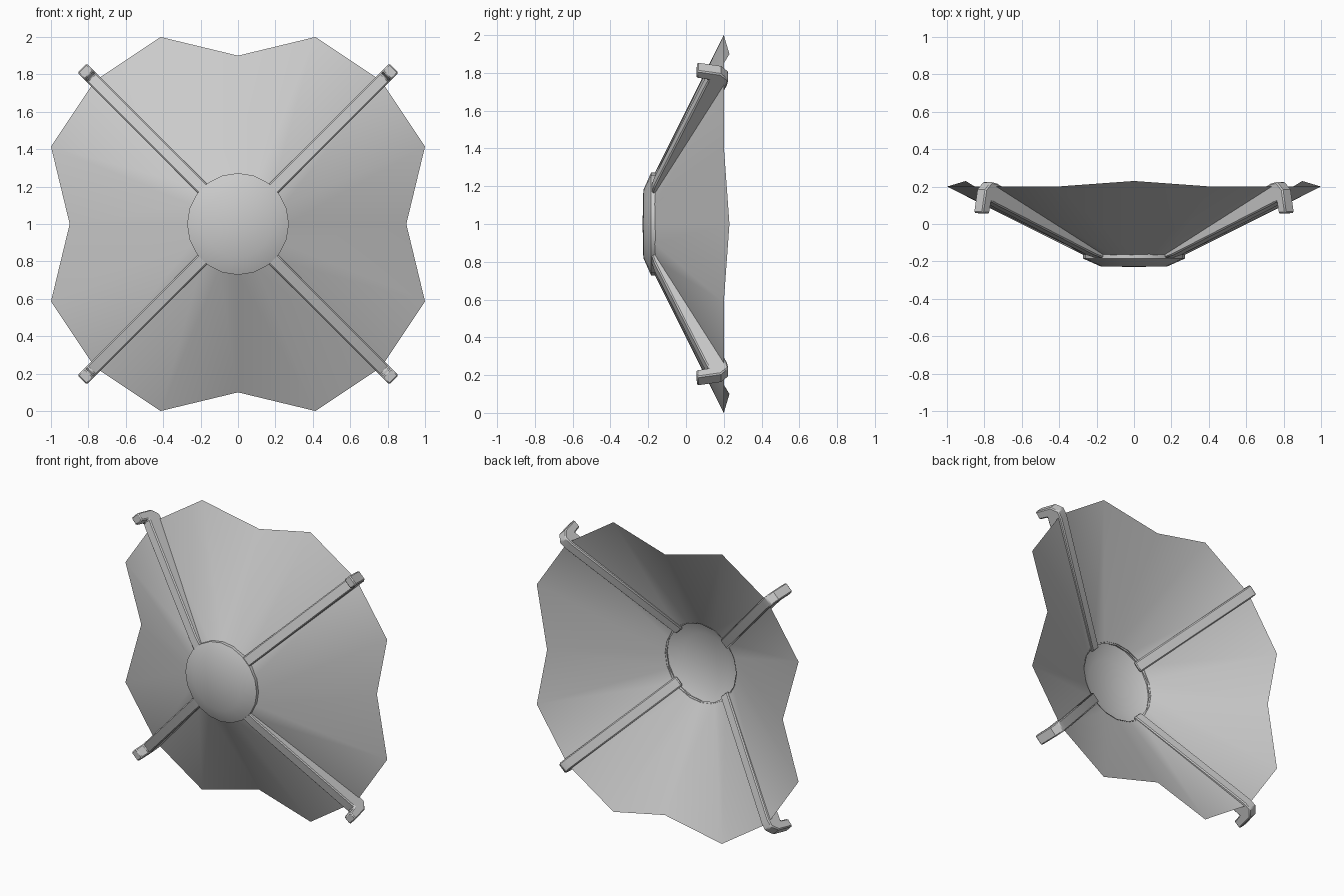
import bpy, bmesh, math
from mathutils import Vector

if "Cube" in bpy.data.objects:
    bpy.data.objects.remove(bpy.data.objects["Cube"])


def polar(r, a, y):
    # radial position around the centre axis, which runs along y at z = 1
    return Vector((r * math.cos(a), y, 1 + r * math.sin(a)))


def finish(name, bm, angle):
    bmesh.ops.recalc_face_normals(bm, faces=bm.faces)
    mesh = bpy.data.meshes.new(name)
    bm.to_mesh(mesh)
    bm.free()
    ob = bpy.data.objects.new(name, mesh)
    bpy.context.collection.objects.link(ob)
    bpy.ops.object.select_all(action='DESELECT')
    ob.select_set(True)
    bpy.context.view_layer.objects.active = ob
    bpy.ops.object.shade_smooth_by_angle(angle=math.radians(angle))
    return ob


def face_front(bm):
    # open sheets: outward normals look toward the front
    bmesh.ops.recalc_face_normals(bm, faces=bm.faces)
    if sum((f.normal.y * f.calc_area() for f in bm.faces)) > 0:
        bmesh.ops.reverse_faces(bm, faces=bm.faces)


# Canopy: single sheet cone with the rim pulled in between the ribs
bm = bmesh.new()
inner, outer = [], []
for i in range(16):
    a = i * math.tau / 16
    r, y = (0.9, 0.23) if i % 4 == 0 else (1.0824, 0.2)
    inner.append(bm.verts.new(polar(0.265, a, -0.168)))
    outer.append(bm.verts.new(polar(r, a, y)))
for i in range(16):
    j = (i + 1) % 16
    bm.faces.new((inner[i], outer[i], outer[j], inner[j]))
finish("canopy", bm, 60)

# Centre cap: shallow dome with a short rim, open at the back
bm = bmesh.new()
rings = []
for r, y in ((0.272, -0.16), (0.272, -0.185), (0.18, -0.226)):
    rings.append([bm.verts.new(polar(r, math.pi / 2 + i * math.tau / 20, y)) for i in range(20)])
for lo, hi in zip(rings, rings[1:]):
    for i in range(20):
        j = (i + 1) % 20
        bm.faces.new((lo[i], lo[j], hi[j], hi[i]))
tip = bm.verts.new((0, -0.23, 1))
for i in range(20):
    bm.faces.new((rings[-1][i], rings[-1][(i + 1) % 20], tip))
finish("centre_cap", bm, 40)

# Ribs: hooked profile (radius, y) extruded sideways, one on each diagonal
profile = [(0.24, -0.165), (0.25, -0.185), (0.32, -0.168), (1.075, 0.105),
           (1.11, 0.12), (1.125, 0.055), (1.18, 0.06), (1.155, 0.185),
           (1.11, 0.225), (1.06, 0.215)]
for k, label in enumerate(("upper_right", "upper_left", "lower_left", "lower_right")):
    a = math.pi / 4 + k * math.pi / 2
    side = Vector((-math.sin(a), 0, math.cos(a)))
    bm = bmesh.new()
    left = [bm.verts.new(polar(r, a, y) + side * 0.035) for r, y in profile]
    right = [bm.verts.new(polar(r, a, y) - side * 0.035) for r, y in profile]
    bm.faces.new(left)
    bm.faces.new(right[::-1])
    n = len(profile)
    for i in range(n):
        j = (i + 1) % n
        bm.faces.new((left[i], right[i], right[j], left[j]))
    rib = finish("rib_" + label, bm, 30)
    bev = rib.modifiers.new("soft_edges", 'BEVEL')
    bev.width = 0.007
    bev.segments = 1
    bev.limit_method = 'ANGLE'
    bev.angle_limit = math.radians(50)
